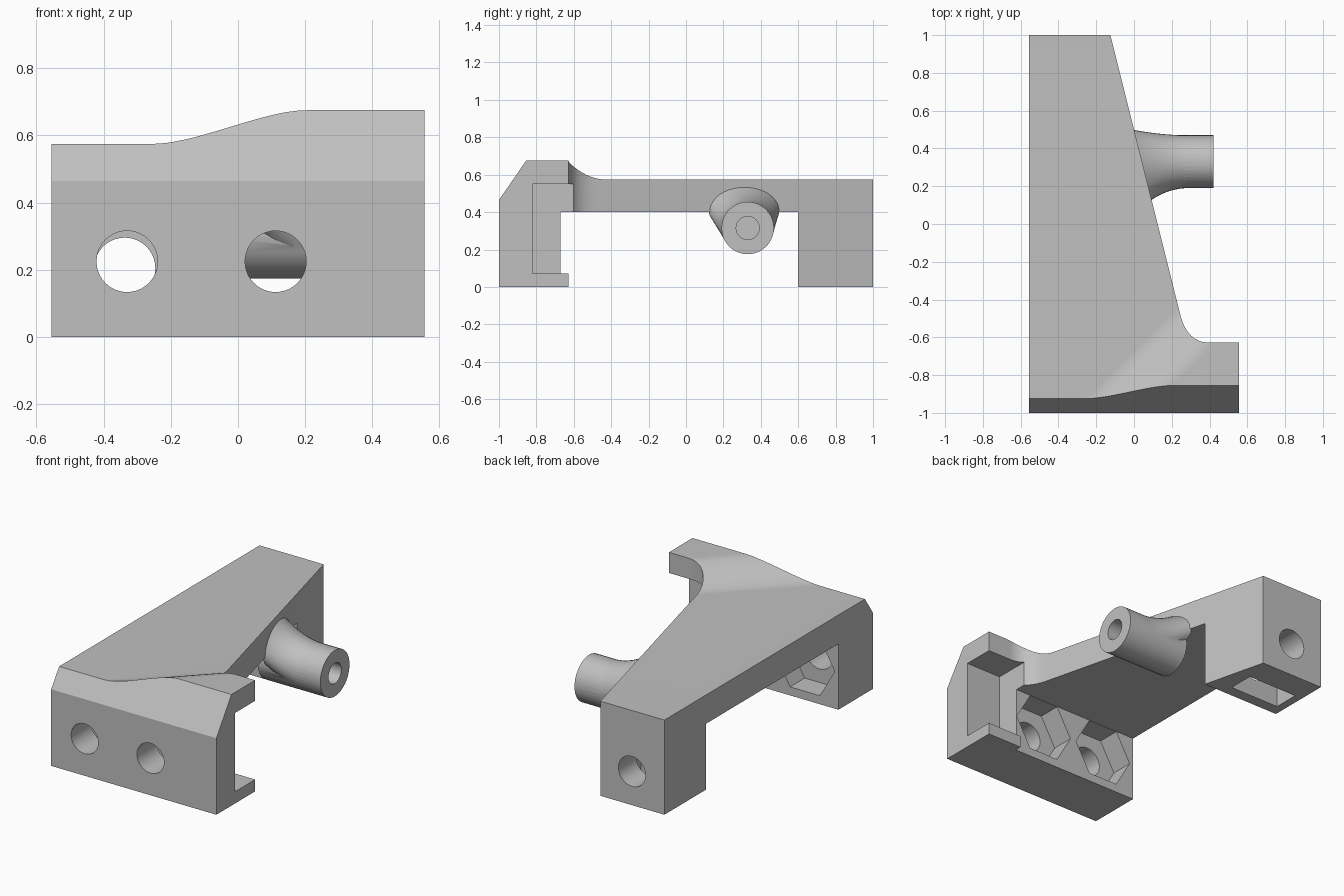
import bpy, bmesh, math
from mathutils import Vector, Matrix

if "Cube" in bpy.data.objects:
    bpy.data.objects.remove(bpy.data.objects["Cube"])

grey = bpy.data.materials.new("plain_grey")
grey.diffuse_color = (0.53, 0.53, 0.53, 1)
grey.use_nodes = True
grey.node_tree.nodes["Principled BSDF"].inputs["Base Color"].default_value = grey.diffuse_color


def finish(name, bm):
    bmesh.ops.recalc_face_normals(bm, faces=bm.faces)
    me = bpy.data.meshes.new(name)
    bm.to_mesh(me)
    bm.free()
    me.materials.append(grey)
    ob = bpy.data.objects.new(name, me)
    bpy.context.collection.objects.link(ob)
    return ob


def loft(name, rings):
    """Closed solid through a list of equal-length point rings."""
    bm = bmesh.new()
    vs = [[bm.verts.new(p) for p in r] for r in rings]
    n = len(vs[0])
    for a, b in zip(vs, vs[1:]):
        for i in range(n):
            j = (i + 1) % n
            bm.faces.new((a[i], a[j], b[j], b[i]))
    bm.faces.new(vs[0])
    bm.faces.new(vs[-1])
    return finish(name, bm)


def prism(name, pts, place, lo, hi):
    return loft(name, [[place(u, v, w) for u, v in pts] for w in (lo, hi)])


def along_x(u, v, w): return (w, u, v)      # profile in y, z
def along_y(u, v, w): return (u, w, v)      # profile in x, z
def along_z(u, v, w): return (u, v, w)      # profile in x, y


def along_diagonal(d, z, w):                # d = x - y, swept along x + y
    return ((w + d) / 2, (w - d) / 2, z)


def box(name, x0, x1, y0, y1, z0, z1):
    return prism(name, [(x0, y0), (x1, y0), (x1, y1), (x0, y1)], along_z, z0, z1)


def circle(cu, cv, r, n=40):
    return [(cu + r * math.cos(2 * math.pi * i / n),
             cv + r * math.sin(2 * math.pi * i / n)) for i in range(n)]


def combine(target, tool, op='DIFFERENCE'):
    m = target.modifiers.new("cut", 'BOOLEAN')
    m.operation, m.solver, m.object = op, 'EXACT', tool
    bpy.context.view_layer.objects.active = target
    bpy.ops.object.modifier_apply(modifier=m.name)
    bpy.data.objects.remove(tool)


# Bracket body: plan outline with a slanted side and a curved inner corner
p0, p1, p2 = Vector((0.245, -0.48)), Vector((0.282, -0.628)), Vector((0.40, -0.628))
corner = []
for i in range(13):
    t = i / 12
    p = p0 * (1 - t) ** 2 + p1 * 2 * t * (1 - t) + p2 * t * t
    corner.append((p.x, p.y))
plan = [(-0.555, -1), (-0.555, 1), (-0.125, 1)] + corner + [(0.555, -0.628), (0.555, -1)]
body = prism("bracket_body", plan, along_z, 0, 0.75)

# Top surface with a diagonal S-shaped rise towards the front right corner
lo, hi = 0.67, 1.06
rise = [(-3, 0.575)]
for i in range(25):
    t = i / 24
    rise.append((lo + (hi - lo) * t, 0.575 + 0.1 * t * t * (3 - 2 * t)))
rise += [(3, 0.675), (3, 1), (-3, 1)]
combine(body, prism("top_cutter", rise, along_diagonal, -3, 3))

# Sloped front top edge
combine(body, prism("chamfer_cutter", [(-1.1, 0.32), (-0.786, 0.775), (-1.1, 0.9)],
                    along_x, -1, 1))

# Space under the deck, and the clip recess at the right end
combine(body, box("under_cutter", -1, 0.32, -0.67, 0.6, -0.5, 0.4))
combine(body, box("recess_cutter", 0.315, 1, -0.82, -0.4, 0.072, 0.55))
combine(body, box("lip_cutter", 0.315, 1, -0.628, -0.4, -0.5, 0.5))

# Bolt holes with hexagonal nut pockets in the front wall
for x in (-0.33, 0.112):
    combine(body, prism("bolt_cutter", circle(x, 0.225, 0.091), along_y, -1.1, -0.75))
    combine(body, prism("nut_cutter", circle(x, 0.225, 0.2, 6), along_y, -0.81, -0.6))

# Rear leg bolt hole and nut slot open at the bottom
combine(body, prism("leg_bolt_cutter", circle(-0.337, 0.205, 0.091), along_y, 0.5, 1.1))
combine(body, box("leg_slot_cutter", -0.505, -0.168, 0.67, 0.83, -0.1, 0.37))

# Side pin: straight cylinder blended into the slanted side by a flare
pin = prism("side_pin", circle(0.33, 0.315, 0.14), along_x, 0.0, 0.42)
rings = []
for i in range(13):
    t = i / 12                               # 0 at the body, 1 on the cylinder
    k = (1 - t) ** 2
    ry, rz = 0.139 + 0.051 * k, 0.139 - 0.014 * k
    cy, cz = 0.33 - 0.02 * k, 0.315 + 0.1 * k
    ring = []
    for u, v in circle(0, 0, 1):
        y, z = cy + ry * u, cz + rz * v
        root = (0.5 - y) / 4 - 0.012
        ring.append((root + (0.30 - root) * t, y, z))
    rings.append(ring)
combine(pin, loft("flare", rings), 'UNION')
combine(pin, prism("pin_bore_cutter", circle(0.33, 0.315, 0.062, 32), along_x, 0.1, 0.6))

# Keep planar faces crisp and curved ones smooth
for ob in (body, pin):
    bpy.ops.object.select_all(action='DESELECT')
    ob.select_set(True)
    bpy.context.view_layer.objects.active = ob
    bpy.ops.object.shade_smooth_by_angle(angle=math.radians(25))
